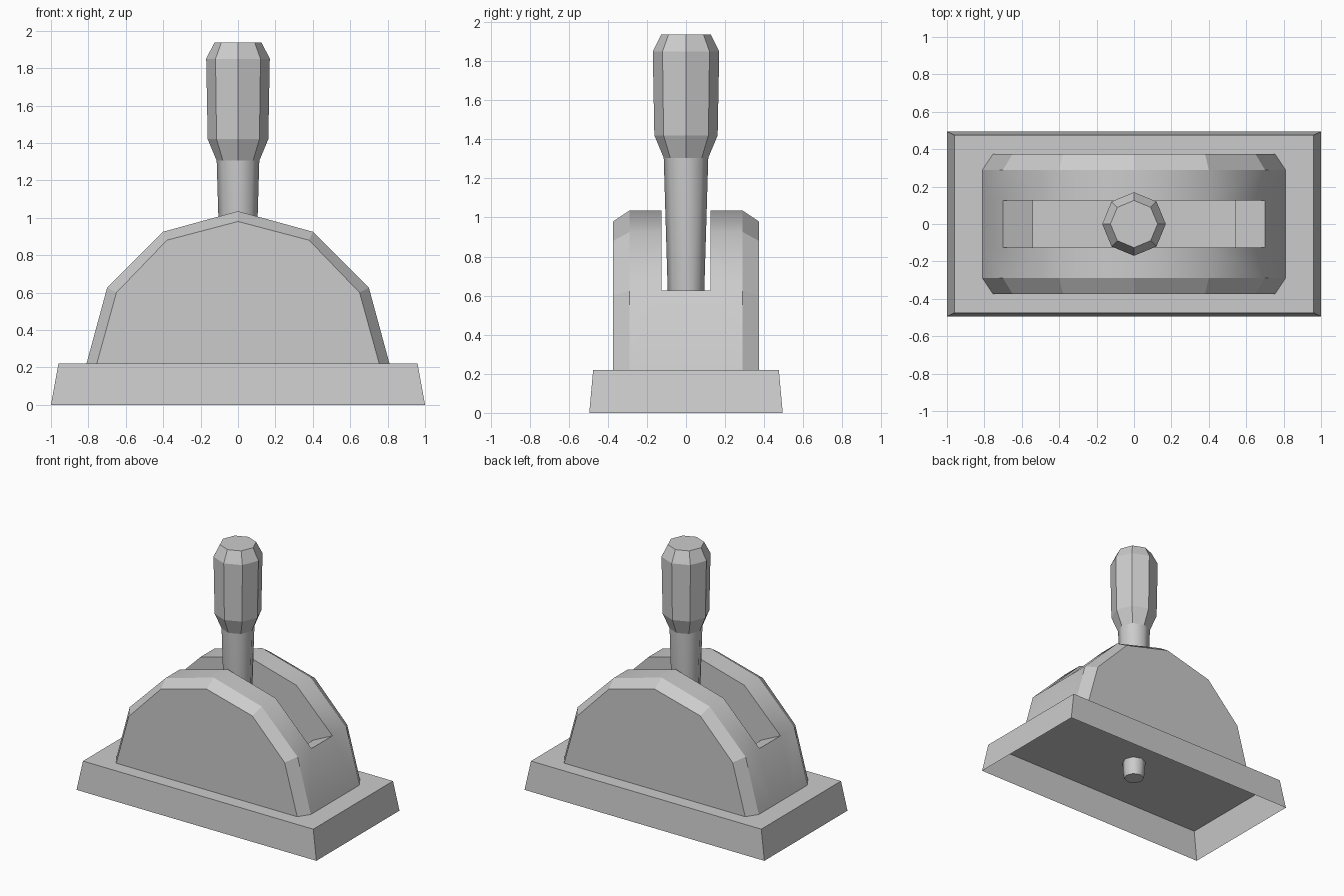
import bpy, bmesh, math

if "Cube" in bpy.data.objects:
    bpy.data.objects.remove(bpy.data.objects["Cube"])


def finish(name, bm, sharp=math.radians(35)):
    """Weld, orient and link a bmesh as a named object."""
    bmesh.ops.remove_doubles(bm, verts=bm.verts, dist=1e-4)
    bmesh.ops.recalc_face_normals(bm, faces=bm.faces)
    for e in bm.edges:
        e.smooth = len(e.link_faces) == 2 and e.calc_face_angle(0) < sharp
    me = bpy.data.meshes.new(name)
    bm.to_mesh(me)
    bm.free()
    ob = bpy.data.objects.new(name, me)
    bpy.context.collection.objects.link(ob)
    return ob


def face(bm, pts, smooth=False):
    f = bm.faces.new([bm.verts.new(p) for p in pts])
    f.smooth = smooth


def strip(bm, a, b, smooth=False):
    """Quads joining two open point paths."""
    for i in range(len(a) - 1):
        face(bm, [a[i], a[i + 1], b[i + 1], b[i]], smooth)


def at_y(profile, y):
    return [(x, y, z) for x, z in profile]


def mirrored(half):
    """Mirror an (x, z) half profile whose last point lies on x = 0."""
    return half + [(-x, z) for x, z in reversed(half[:-1])]


def lathe(bm, rings, sides, smooth=False):
    loops = []
    for r, z in rings:
        pts = [(r * math.cos(math.tau * i / sides), r * math.sin(math.tau * i / sides), z)
               for i in range(sides)]
        loops.append(pts + pts[:1])
    for a, b in zip(loops, loops[1:]):
        strip(bm, a, b, smooth)
    return loops


# Base: tapered plinth, hollow underneath
bm = bmesh.new()
corners = [(-1, -1), (1, -1), (1, 1), (-1, 1), (-1, -1)]
low = [(x * 1.0, y * 0.495, 0) for x, y in corners]
top = [(x * 0.96, y * 0.475, 0.22) for x, y in corners]
strip(bm, low, top)
face(bm, top[:-1])
finish("base", bm)

# Housing: arched body with bevelled sides and a lengthwise slot
outer = mirrored([(0.81, 0.22), (0.70, 0.625), (0.40, 0.925), (0, 1.035)])
inner = mirrored([(0.755, 0.22), (0.65, 0.60), (0.38, 0.88), (0, 0.98)])
pit = [(-0.54, 0.55), (-0.54, 0.22), (0.54, 0.22), (0.54, 0.55)]
SLOT, RIM, SIDE = 0.125, 0.29, 0.373
bm = bmesh.new()
for s in (-1, 1):
    face(bm, at_y(inner, s * SIDE))
    strip(bm, at_y(inner, s * SIDE), at_y(outer, s * RIM))
    strip(bm, at_y(outer, s * RIM), at_y(outer, s * SLOT), True)
    face(bm, at_y(outer[1:-1] + pit, s * SLOT))
    # end wall, inward ramp and drop at each end of the slot
    end = [(s * x, z) for x, z in ((0.81, 0.22), (0.70, 0.625), (0.54, 0.55), (0.54, 0.22))]
    strip(bm, at_y(end[:2], -SLOT), at_y(end[:2], SLOT), True)
    strip(bm, at_y(end[1:], -SLOT), at_y(end[1:], SLOT))
finish("housing", bm)

# Lever shaft: smooth tapered rod passing down through the base
bm = bmesh.new()
loops = lathe(bm, [(0.070, 0.09), (0.079, 0.14), (0.114, 1.305)], 8, True)
face(bm, loops[0][:-1])
finish("lever_shaft", bm, math.radians(60))

# Lever grip: faceted octagonal handle
bm = bmesh.new()
loops = lathe(bm, [(0.114, 1.305), (0.162, 1.42), (0.17, 1.85), (0.126, 1.937)], 8)
face(bm, loops[-1][:-1])
finish("lever_grip", bm)
